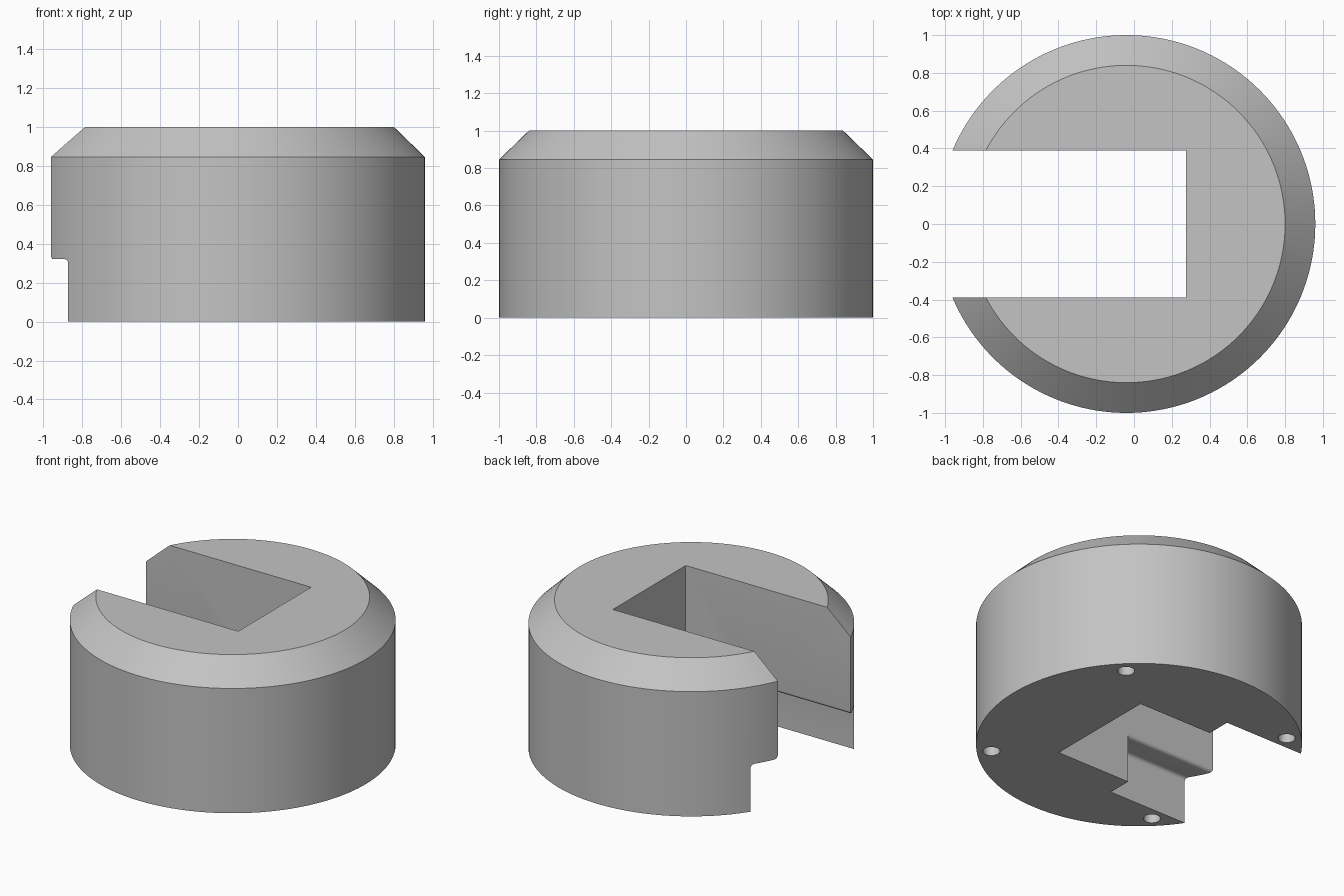
import bpy, bmesh, math

if "Cube" in bpy.data.objects:
    bpy.data.objects.remove(bpy.data.objects["Cube"])

CX = -0.04          # axis of the round body
SEG = 160

grey = bpy.data.materials.new("grey")
grey.diffuse_color = (0.55, 0.55, 0.55, 1)
grey.use_nodes = True
grey.node_tree.nodes["Principled BSDF"].inputs["Base Color"].default_value = grey.diffuse_color


def make_object(name, bm):
    bmesh.ops.recalc_face_normals(bm, faces=bm.faces)
    mesh = bpy.data.meshes.new(name)
    bm.to_mesh(mesh)
    bm.free()
    ob = bpy.data.objects.new(name, mesh)
    bpy.context.collection.objects.link(ob)
    mesh.materials.append(grey)
    return ob


def lathe(name, profile, x, y, seg):
    """Closed solid from rings of (radius, z)."""
    bm = bmesh.new()
    rings = [[bm.verts.new((x + r * math.cos(2 * math.pi * i / seg),
                            y + r * math.sin(2 * math.pi * i / seg), z))
              for i in range(seg)] for r, z in profile]
    for a, b in zip(rings, rings[1:]):
        for i in range(seg):
            j = (i + 1) % seg
            bm.faces.new((a[i], a[j], b[j], b[i]))
    bm.faces.new(rings[0])
    bm.faces.new(rings[-1])
    return make_object(name, bm)


def extrude_x(name, section, x0, x1):
    """Prism along x from a (y, z) section."""
    bm = bmesh.new()
    face = bm.faces.new([bm.verts.new((x0, y, z)) for y, z in section])
    new = bmesh.ops.extrude_face_region(bm, geom=[face])["geom"]
    bmesh.ops.translate(bm, vec=(x1 - x0, 0, 0),
                        verts=[v for v in new if isinstance(v, bmesh.types.BMVert)])
    return make_object(name, bm)


def arc(cy, cz, r, a0, a1, n=6):
    return [(cy + r * math.cos(math.radians(a0 + (a1 - a0) * i / n)),
             cz + r * math.sin(math.radians(a0 + (a1 - a0) * i / n))) for i in range(n + 1)]


def cut(target, cutter):
    cutter.hide_render = True
    mod = target.modifiers.new("cut", 'BOOLEAN')
    mod.operation, mod.solver, mod.object = 'DIFFERENCE', 'EXACT', cutter
    bpy.context.view_layer.objects.active = target
    bpy.ops.object.modifier_apply(modifier=mod.name)
    bpy.data.objects.remove(cutter)


# round body with chamfered top rim
body = lathe("round_body", [(1, 0), (1, 0.845), (0.84, 1)], CX, 0, SEG)

# through slot, open on the left
S = 0.39
cut(body, extrude_x("slot_cutter", [(-S, -0.2), (S, -0.2), (S, 1.2), (-S, 1.2)], -1.4, 0.275))

# wider groove under the slot, with rounded inner and outer edges
W, H, R = 0.555, 0.32, 0.025
half = [(W, -0.2)] + arc(W - R, H - R, R, 0, 90) + arc(S - 0.0005 + R, H + R, R, 270, 180)
groove = half + [(-y, z) for y, z in reversed(half)]
cut(body, extrude_x("groove_cutter", groove, -1.4, -0.28))

# four blind holes in the underside
for sx in (-1, 1):
    for sy in (-1, 1):
        cut(body, lathe("hole_cutter", [(0.052, -0.1), (0.052, 0.2)],
                        CX + sx * 0.643, sy * 0.643, 32))

# smooth round walls, sharp edges kept
bpy.ops.object.select_all(action='DESELECT')
body.select_set(True)
bpy.context.view_layer.objects.active = body
bpy.ops.object.shade_smooth_by_angle(angle=math.radians(25))
